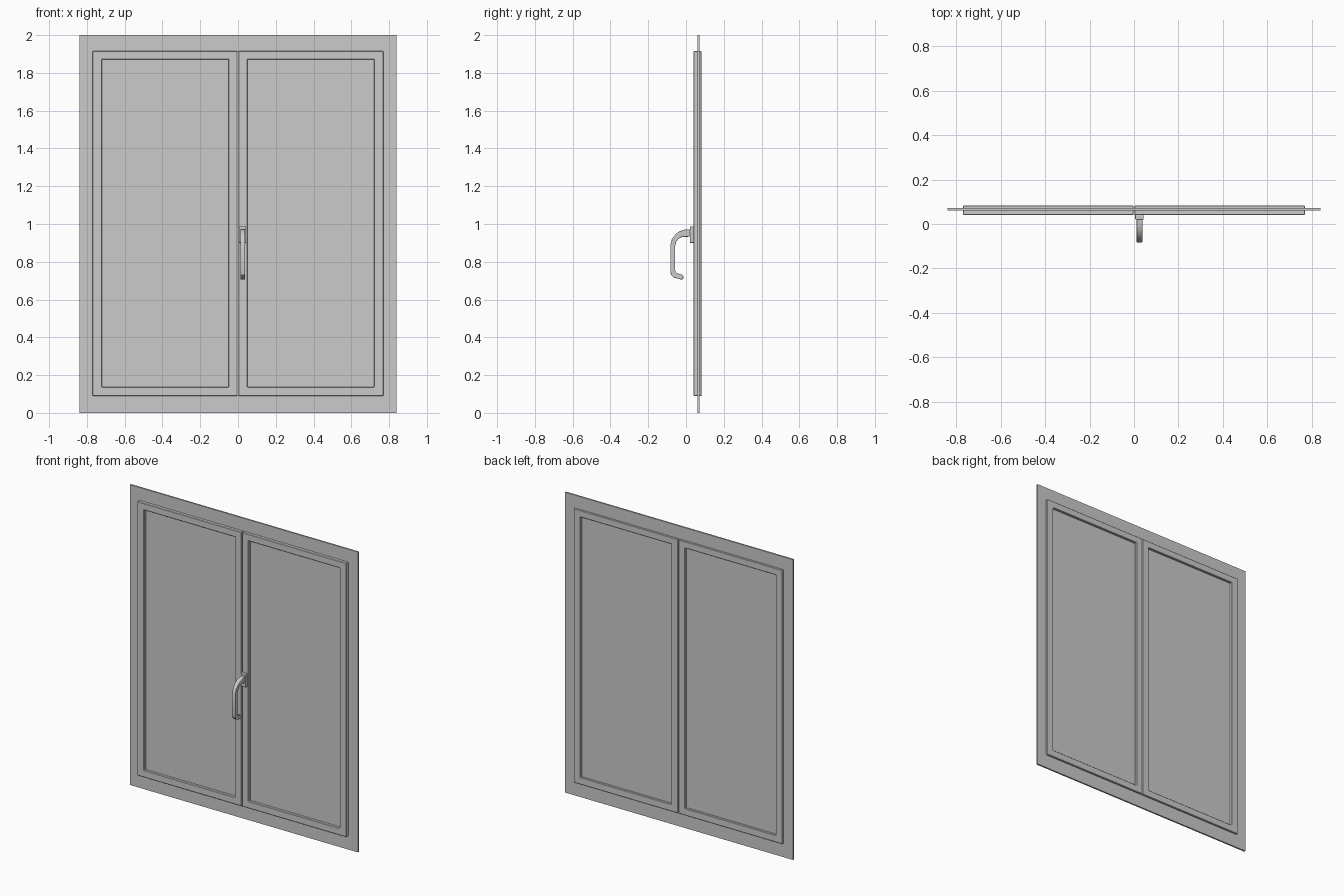
import bpy, bmesh

if "Cube" in bpy.data.objects:
    bpy.data.objects.remove(bpy.data.objects["Cube"])


def finish(bm, name, bevel=0.0, segments=1):
    bmesh.ops.recalc_face_normals(bm, faces=bm.faces[:])
    me = bpy.data.meshes.new(name)
    bm.to_mesh(me)
    bm.free()
    ob = bpy.data.objects.new(name, me)
    bpy.context.collection.objects.link(ob)
    if bevel:
        m = ob.modifiers.new("edge_bevel", "BEVEL")
        m.width, m.segments, m.limit_method = bevel, segments, "ANGLE"
    return ob


def box(name, x, y, z, bevel=0.0, segments=1):
    bm = bmesh.new()
    bmesh.ops.create_cube(bm, size=1)
    for v in bm.verts:
        v.co = [lo + (c + 0.5) * (hi - lo) for c, (lo, hi) in zip(v.co, (x, y, z))]
    return finish(bm, name, bevel, segments)


def ring(name, outer, inner, y, bevel=0.0):
    """Rectangular frame; outer and inner are (x0, x1, z0, z1)."""
    bm = bmesh.new()
    loops = []
    for x0, x1, z0, z1 in (outer, inner):
        for yy in y:
            loops.append([bm.verts.new((x, yy, z)) for x, z in
                          ((x0, z0), (x1, z0), (x1, z1), (x0, z1))])
    of, ob_, nf, nb = loops
    for a, b in ((of, ob_), (ob_, nb), (nb, nf), (nf, of)):
        for i in range(4):
            j = (i + 1) % 4
            bm.faces.new((a[i], a[j], b[j], b[i]))
    return finish(bm, name, bevel)


# Thin outer flange around the opening
ring("outer_frame", (-0.84, 0.84, 0, 2), (-0.765, 0.765, 0.095, 1.91), (0.061, 0.072))

# Two sashes, each with a recessed pane
for side, s in (("left", -1), ("right", 1)):
    ox = sorted((s * 0.002, s * 0.77))
    ix = sorted((s * 0.05, s * 0.72))
    ring(side + "_sash", (*ox, 0.09, 1.915), (*ix, 0.137, 1.87), (0.04, 0.083), 0.003)
    box(side + "_pane", (ix[0] - 0.004, ix[1] + 0.004), (0.058, 0.068), (0.133, 1.874))

# Handle mounting plate
box("handle_plate", (0.005, 0.043), (0.02, 0.041), (0.9, 0.987), 0.003, 2)

# Hooked grip: side profile (y, z) extruded across x
profile = [(0.022, 0.972), (-0.005, 0.971), (-0.032, 0.963), (-0.055, 0.946),
           (-0.074, 0.922), (-0.083, 0.89), (-0.083, 0.75), (-0.079, 0.73),
           (-0.066, 0.717), (-0.022, 0.705), (-0.014, 0.712), (-0.014, 0.724),
           (-0.021, 0.731), (-0.05, 0.741), (-0.057, 0.755), (-0.057, 0.885),
           (-0.052, 0.906), (-0.04, 0.922), (-0.022, 0.931), (0.022, 0.933)]
bm = bmesh.new()
face = bm.faces.new([bm.verts.new((0.012, y, z)) for y, z in profile])
ext = bmesh.ops.extrude_face_region(bm, geom=[face])["geom"]
bmesh.ops.translate(bm, vec=(0.026, 0, 0),
                    verts=[g for g in ext if isinstance(g, bmesh.types.BMVert)])
grip = finish(bm, "handle_grip", 0.004, 3)
grip.modifiers["edge_bevel"].angle_limit = 1.0
bpy.context.view_layer.objects.active = grip
grip.select_set(True)
bpy.ops.object.shade_smooth_by_angle()
